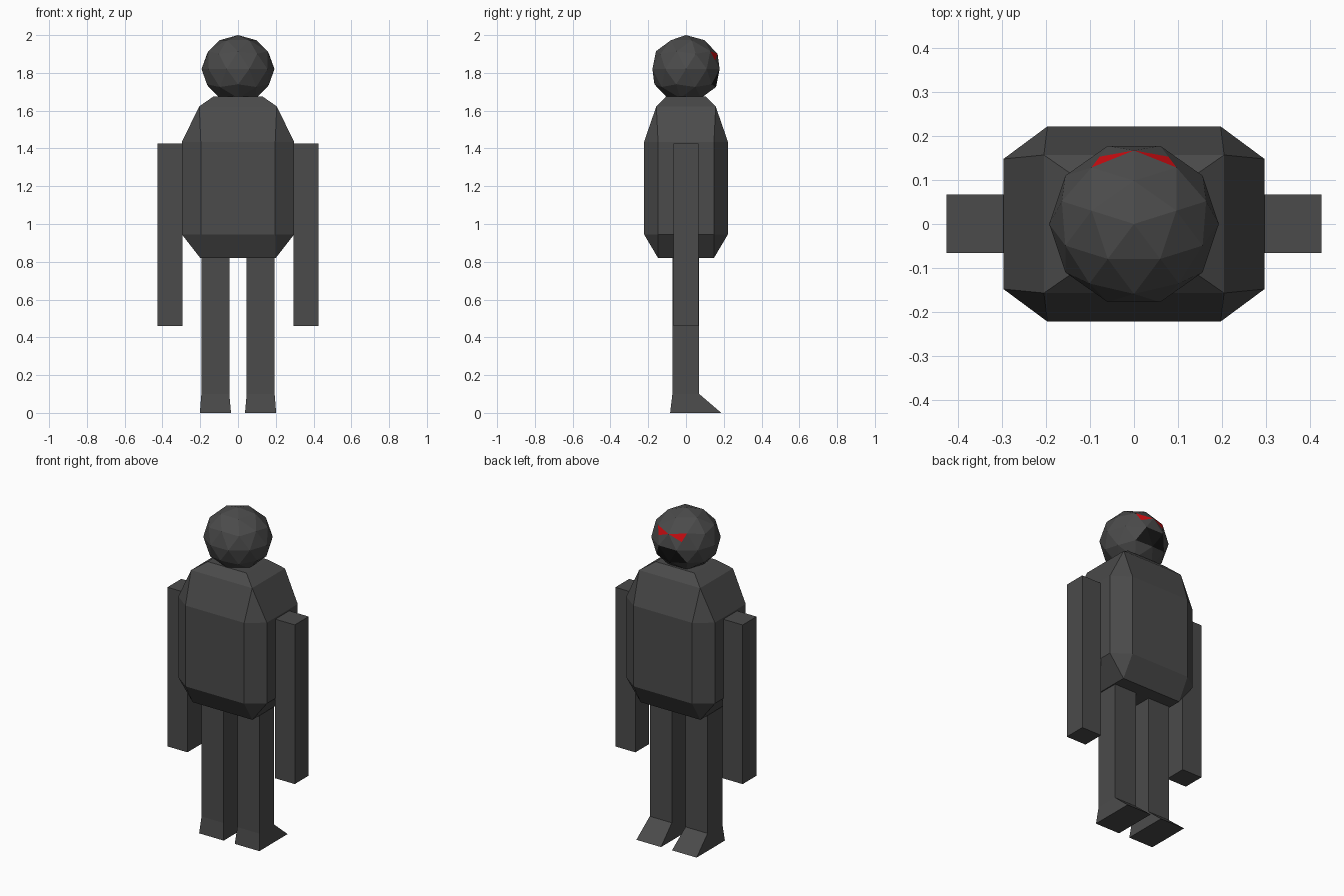
import bpy, bmesh, math
from mathutils import Matrix, Vector

if "Cube" in bpy.data.objects:
    bpy.data.objects.remove(bpy.data.objects["Cube"])


def material(name, colour):
    m = bpy.data.materials.new(name)
    m.diffuse_color = (*colour, 1)
    m.use_nodes = True
    m.node_tree.nodes["Principled BSDF"].inputs["Base Color"].default_value = m.diffuse_color
    return m


GREY = material("dark_grey", (0.07, 0.07, 0.07))
RED = material("red", (0.65, 0.004, 0.006))
BLACK = material("black", (0.008, 0.008, 0.008))


def finish(name, bm, mats=(GREY,)):
    bmesh.ops.recalc_face_normals(bm, faces=bm.faces[:])
    me = bpy.data.meshes.new(name)
    bm.to_mesh(me)
    bm.free()
    for m in mats:
        me.materials.append(m)
    ob = bpy.data.objects.new(name, me)
    bpy.context.collection.objects.link(ob)
    return ob


def loft(name, rects):
    """Stack of rectangles (x0, x1, y0, y1, z) joined into a closed solid."""
    bm = bmesh.new()
    rings = [[bm.verts.new((x, y, z)) for x, y in
              ((x0, y0), (x1, y0), (x1, y1), (x0, y1))]
             for x0, x1, y0, y1, z in rects]
    for a, b in zip(rings, rings[1:]):
        for i in range(4):
            j = (i + 1) % 4
            bm.faces.new((a[i], a[j], b[j], b[i]))
    bm.faces.new(rings[0])
    bm.faces.new(rings[-1])
    return finish(name, bm)


# Torso: chamfered block, hull of rectangles and octagons
bm = bmesh.new()
corners = [(0.20, 0.148, 0.82), (0.205, 0.157, 1.623), (0.13, 0.105, 1.675)]
for z in (0.945, 1.435):
    corners += [(0.297, 0.148, z), (0.197, 0.222, z)]
for x, y, z in corners:
    for sx in (-1, 1):
        for sy in (-1, 1):
            bm.verts.new((sx * x, sy * y, z))
bmesh.ops.convex_hull(bm, input=bm.verts[:])
bmesh.ops.dissolve_limit(bm, angle_limit=math.radians(1),
                         verts=bm.verts[:], edges=bm.edges[:])
finish("torso", bm)

# Arms and legs with wedge feet, one per side
for side, s in (("left", -1), ("right", 1)):
    def span(a, b):
        return sorted((s * a, s * b))
    arm = span(0.293, 0.427)
    loft(side + "_arm", [(*arm, -0.066, 0.067, 0.46), (*arm, -0.066, 0.067, 1.425)])
    shank = span(0.046, 0.194)
    loft(side + "_leg", [(*span(0.037, 0.202), -0.084, 0.187, 0),
                         (*shank, -0.072, 0.07, 0.1),
                         (*shank, -0.072, 0.07, 0.83)])

# Head: low-poly ball with coloured facets on the +y side
centre, radii = Vector((0, 0, 1.82)), Vector((0.193, 0.187, 0.18))
bm = bmesh.new()
bmesh.ops.create_icosphere(
    bm, subdivisions=2, radius=1,
    matrix=Matrix.Translation(centre) @ Matrix.Diagonal((*radii, 1))
    @ Matrix.Rotation(math.radians(90), 4, 'Z'))


def vert(x, y, z):
    p = centre + Vector((x, y, z)) * radii
    return min(bm.verts, key=lambda v: (v.co - p).length)


# Mouth facets
mouth = {vert(0, 0.851, -0.526)}
for s in (-1, 1):
    mouth |= {vert(s * 0.309, 0.951, 0), vert(s * 0.526, 0.724, -0.447)}
for f in bm.faces:
    if set(f.verts) <= mouth:
        f.material_index = 2

# Eyes: upper half of the facet on each side of the brow
for s in (-1, 1):
    brow = vert(0, 0.894, 0.447)
    outer = vert(s * 0.5, 0.688, 0.526)
    cheek = vert(s * 0.309, 0.951, 0)
    edge = next(e for e in outer.link_edges if cheek in e.verts[:])
    mid = bmesh.utils.edge_split(edge, outer, 0.5)[1]
    facet = next(f for f in mid.link_faces if brow in f.verts[:])
    bmesh.utils.face_split(facet, brow, mid)
    for f in mid.link_faces:
        if brow in f.verts[:] and outer in f.verts[:]:
            f.material_index = 1
finish("head", bm, (GREY, RED, BLACK))
